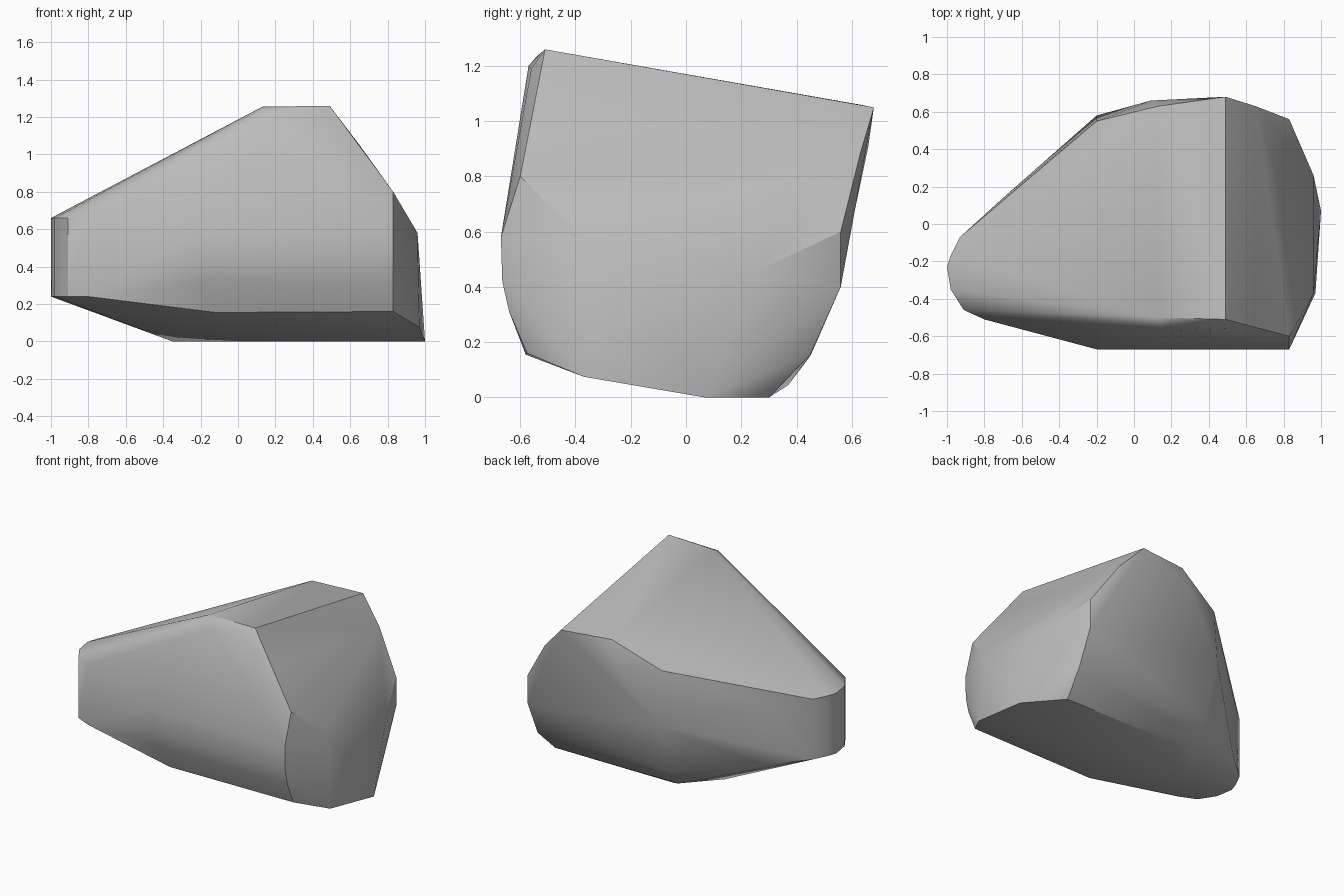
import bpy
import bmesh
import math

default_cube = bpy.data.objects.get("Cube")
if default_cube:
    bpy.data.objects.remove(default_cube, do_unlink=True)

# Stone material
stone = bpy.data.materials.new("stone_grey")
stone.use_nodes = True
stone_colour = (0.5, 0.5, 0.5, 1)
stone.diffuse_color = stone_colour
shader = next(n for n in stone.node_tree.nodes if n.type == "BSDF_PRINCIPLED")
shader.inputs["Base Color"].default_value = stone_colour
shader.inputs["Roughness"].default_value = 0.9

corners = []


def wall(outline, heights):
    """Raise a plan outline (x, y) to every given height."""
    corners.extend((x, y, z) for z in heights for x, y in outline)


def rib(x, profile):
    """Place a side profile (y, z) at one x position."""
    corners.extend((x, y, z) for y, z in profile)


# Narrow blunt nose on the -x end
nose_outline = [(-.8, -.51), (-.91, -.46), (-.98, -.35), (-1, -.23),
                (-.98, -.17), (-.93, -.07)]
wall(nose_outline, heights=(.24, .66))

# Sloping roof ridge and its softened front edge
rib(.49, [(-.51, 1.26), (.68, 1.05), (-.56, 1.19)])
rib(.13, [(-.5, 1.255), (.63, 1.06), (-.54, 1.235)])
rib(.2, [(-.57, 1.2)])
rib(.65, [(-.53, 1.05), (.63, .88)])

# Bulging front face, from a short rib on each end
front_bulge = [(-.665, .42), (-.67, .58)]
rib(-.2, front_bulge + [(-.64, .31)])
rib(.83, front_bulge + [(-.6, .8), (-.64, .31), (-.575, .16)])
rib(-.12, [(-.58, .155)])

# Broad faceted +x end
rib(.83, [(.56, .6), (.56, .4), (.45, .155)])
rib(.96, [(-.37, .58), (.26, .46)])
rib(.97, [(-.37, .075)])

# Back wall running round towards the nose
rib(.09, [(.66, .91)])
rib(-.2, [(.55, .9), (.58, .53), (.45, .15), (.37, .045)])
wall([(-.7, .14)], heights=(.22, .65))

# Flat underside
wall([(1, .07), (.8, .3), (-.12, .3), (-.35, .07)], heights=(0,))

# Wrap all corners in one convex boulder
mesh = bpy.data.meshes.new("boulder")
bm = bmesh.new()
for corner in corners:
    bm.verts.new(corner)
hull = bmesh.ops.convex_hull(bm, input=bm.verts)
unused = [v for v in bm.verts if not v.link_faces]
bmesh.ops.delete(bm, geom=unused, context="VERTS")

# Merge nearly flat triangles into broad facets
bmesh.ops.dissolve_limit(bm, angle_limit=math.radians(2),
                         verts=bm.verts, edges=bm.edges)
bmesh.ops.recalc_face_normals(bm, faces=bm.faces)
bm.to_mesh(mesh)
bm.free()
mesh.materials.append(stone)

boulder = bpy.data.objects.new("boulder", mesh)
bpy.context.collection.objects.link(boulder)

# Soft rounded corners, crisp large breaks
bpy.ops.object.select_all(action="DESELECT")
boulder.select_set(True)
bpy.context.view_layer.objects.active = boulder
bpy.ops.object.shade_smooth_by_angle(angle=math.radians(32))
